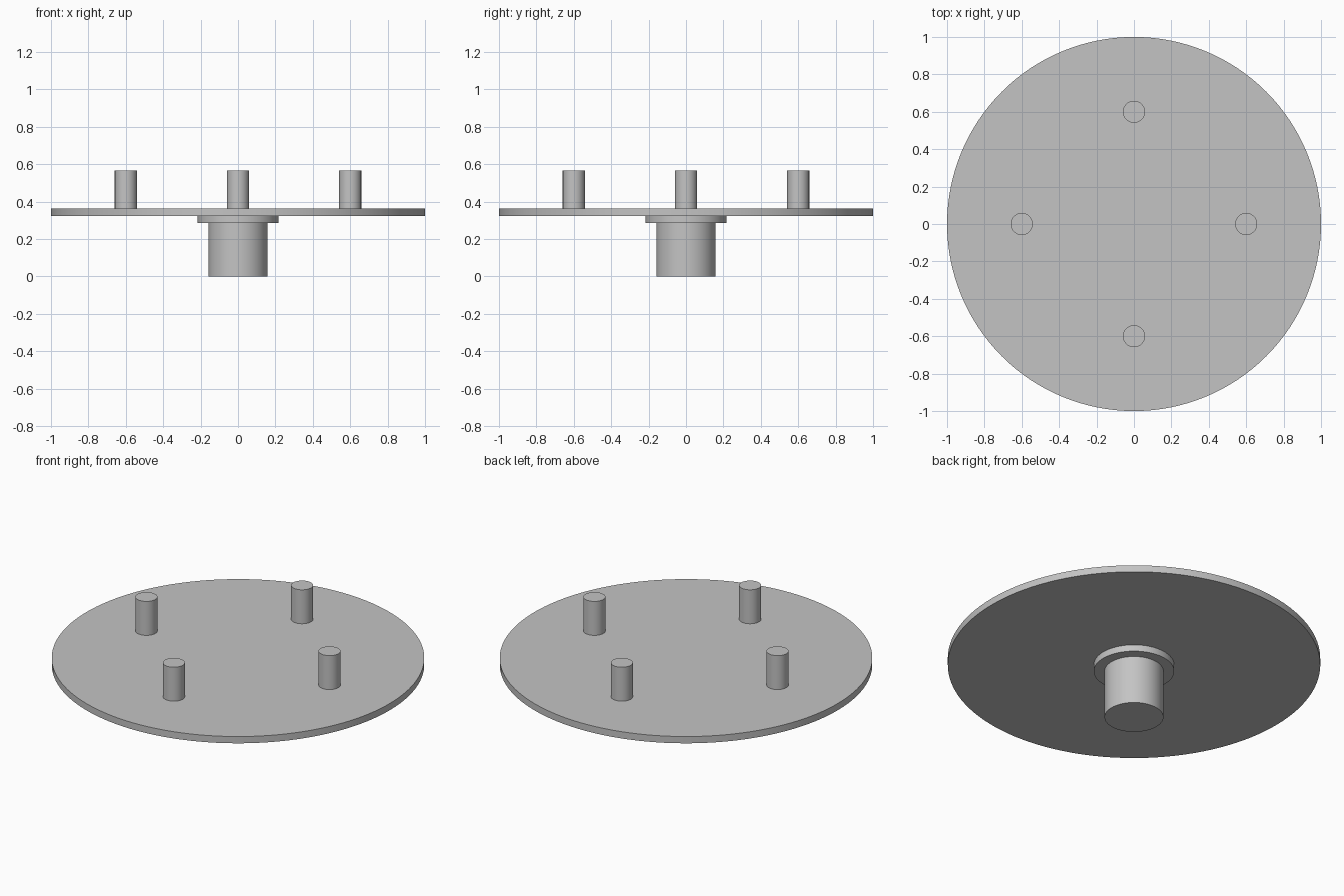
import bpy
import math

cube = bpy.data.objects.get("Cube")
if cube:
    bpy.data.objects.remove(cube, do_unlink=True)

# One plain grey for the whole part
grey = bpy.data.materials.new("plain grey")
grey.use_nodes = True
colour = (0.55, 0.55, 0.55, 1.0)
grey.diffuse_color = colour
grey.node_tree.nodes["Principled BSDF"].inputs["Base Color"].default_value = colour


def disc(name, radius, bottom, top, x=0.0, y=0.0, sides=64):
    """Upright smooth cylinder with crisp rims between two heights."""
    bpy.ops.mesh.primitive_cylinder_add(
        vertices=sides, radius=radius, depth=top - bottom,
        location=(x, y, (bottom + top) / 2))
    obj = bpy.context.object
    obj.name = name
    obj.data.materials.append(grey)
    bpy.ops.object.shade_smooth_by_angle(angle=math.radians(30))
    return obj


PLATE_BOTTOM, PLATE_TOP = 0.324, 0.364
COLLAR_BOTTOM = 0.285

# Central hub, collar and round plate
disc("hub_shaft", 0.158, 0.0, COLLAR_BOTTOM)
disc("hub_collar", 0.216, COLLAR_BOTTOM, PLATE_BOTTOM)
disc("round_plate", 1.0, PLATE_BOTTOM, PLATE_TOP, sides=128)

# Four pins standing on the plate
for i, side in enumerate(("left", "back", "right", "front")):
    a = i * math.pi / 2
    disc(side + "_pin", 0.059, PLATE_TOP, 0.565,
         0.6 * math.cos(a), 0.6 * math.sin(a), sides=48)
